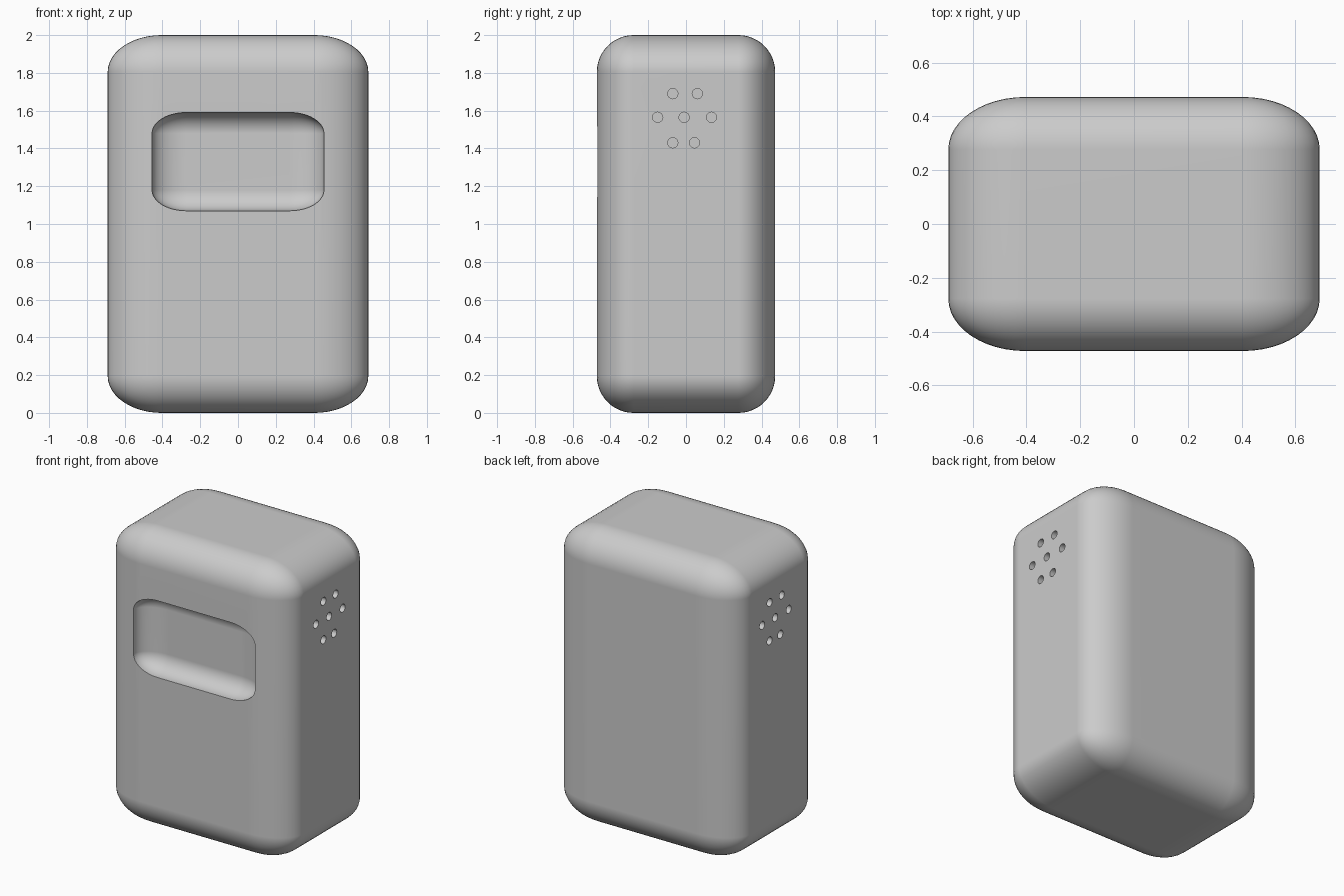
import bpy, bmesh, math
from mathutils import Matrix

old = bpy.data.objects.get("Cube")
if old:
    bpy.data.objects.remove(old, do_unlink=True)

grey = bpy.data.materials.new("light_grey")
grey.use_nodes = True
COLOUR = (0.6, 0.6, 0.6, 1)
grey.diffuse_color = COLOUR
grey.node_tree.nodes["Principled BSDF"].inputs["Base Color"].default_value = COLOUR


def make_object(name, bm):
    mesh = bpy.data.meshes.new(name)
    bm.to_mesh(mesh)
    bm.free()
    mesh.materials.append(grey)
    obj = bpy.data.objects.new(name, mesh)
    bpy.context.collection.objects.link(obj)
    return obj


def rounded_box(name, low, high, radius, stretch):
    """Evenly rounded box, then stretched along x so its corners turn elliptical."""
    bm = bmesh.new()
    bmesh.ops.create_cube(bm, size=1)
    for v in bm.verts:
        v.co = [lo if c < 0 else hi for c, lo, hi in zip(v.co, low, high)]
        v.co.x /= stretch
    bmesh.ops.bevel(bm, geom=bm.edges[:], offset=radius, segments=12,
                    profile=0.5, affect='EDGES', clamp_overlap=True)
    for v in bm.verts:
        v.co.x *= stretch
    return make_object(name, bm)


def cut(target, cutter):
    mod = target.modifiers.new("cut", 'BOOLEAN')
    mod.operation = 'DIFFERENCE'
    mod.solver = 'EXACT'
    mod.object = cutter
    bpy.context.view_layer.objects.active = target
    bpy.ops.object.modifier_apply(modifier=mod.name)
    bpy.data.objects.remove(cutter, do_unlink=True)


HALF_X, HALF_Y = 0.69, 0.472

# Body shell
body = rounded_box("body", (-HALF_X, -HALF_Y, 0), (HALF_X, HALF_Y, 2), 0.195, 1.47)

# Rounded recess in the front
recess = rounded_box("recess_cutter", (-0.455, -0.9, 1.07), (0.455, -HALF_Y + 0.12, 1.59),
                     0.11, 1.65)
cut(body, recess)

# Cluster of seven small blind holes on each side
ROWS = {1.69: (-0.07, 0.06), 1.565: (-0.15, -0.01, 0.135), 1.43: (-0.07, 0.045)}
bm = bmesh.new()
for side in (1, -1):
    for z, offsets in ROWS.items():
        for p in offsets:
            y = p if side > 0 else 0.02 - p
            place = Matrix.Translation((side * HALF_X, y, z)) @ Matrix.Rotation(math.pi / 2, 4, 'Y')
            bmesh.ops.create_cone(bm, cap_ends=True, segments=24, radius1=0.027,
                                  radius2=0.027, depth=0.2, matrix=place)
cut(body, make_object("hole_cutter", bm))

# Smooth shading with crisp cut edges and flat main faces
bpy.ops.object.select_all(action='DESELECT')
body.select_set(True)
bpy.context.view_layer.objects.active = body
bpy.ops.object.shade_smooth_by_angle(angle=math.radians(35))
weighted = body.modifiers.new("even_shading", 'WEIGHTED_NORMAL')
weighted.keep_sharp = True
